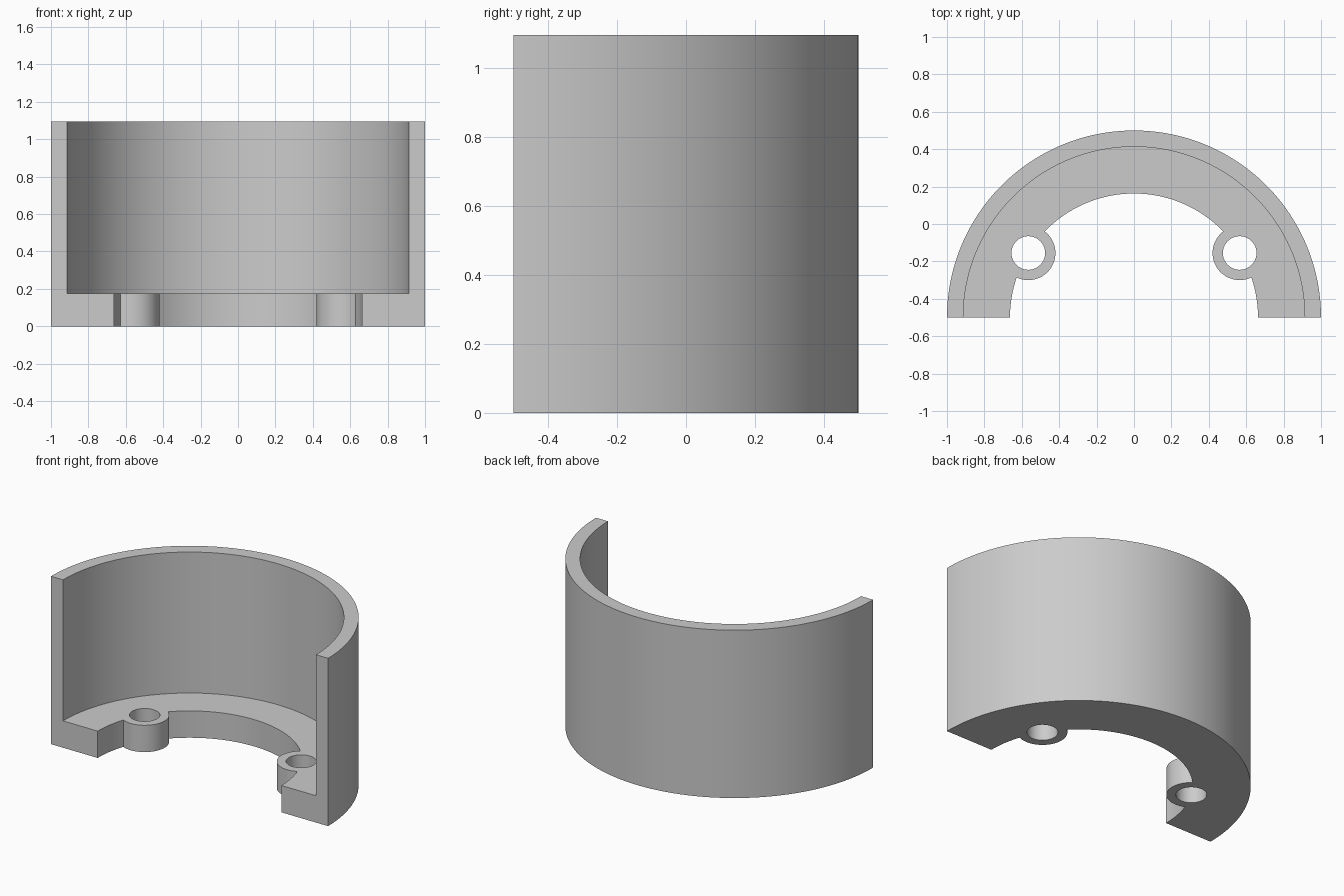
import bpy
import bmesh
from math import acos, atan2, cos, hypot, pi, sin

cube = bpy.data.objects.get("Cube")
if cube:
    bpy.data.objects.remove(cube, do_unlink=True)

# Main dimensions
CENTRE_Y = -0.5
OUTER_R, WALL_R, FLOOR_R = 1.0, 0.913, 0.663
HEIGHT, FLOOR_Z = 1.095, 0.175
BOSS_X, BOSS_Y, BOSS_R, HOLE_R = 0.565, -0.155, 0.145, 0.09
STEPS = 96


def arc(cx, cy, r, start, end, steps):
    return [(cx + r * cos(start + (end - start) * i / steps),
             cy + r * sin(start + (end - start) * i / steps))
            for i in range(steps + 1)]


def mirrored(points):
    return [(-x, y) for x, y in reversed(points)]


# Inner outline of the floor: an arc interrupted by two round bosses
dist = hypot(BOSS_X, BOSS_Y - CENTRE_Y)
theta = atan2(BOSS_Y - CENTRE_Y, BOSS_X)
alpha = acos((FLOOR_R**2 + dist**2 - BOSS_R**2) / (2 * FLOOR_R * dist))
beta = acos((dist**2 + BOSS_R**2 - FLOOR_R**2) / (2 * dist * BOSS_R))
half = arc(0, CENTRE_Y, FLOOR_R, 0, theta - alpha, 12)
half += arc(BOSS_X, BOSS_Y, BOSS_R, theta + pi + beta, theta + pi - beta, 24)[1:-1]
half += arc(0, CENTRE_Y, FLOOR_R, theta + alpha, pi / 2, 24)
floor_line = half + mirrored(half)[1:]

outer_line = arc(0, CENTRE_Y, OUTER_R, 0, pi, STEPS)
wall_line = arc(0, CENTRE_Y, WALL_R, 0, pi, STEPS)
hole = arc(BOSS_X, BOSS_Y, HOLE_R, 0, 2 * pi, 40)[:-1]

bm = bmesh.new()


def ring(points, z):
    return [bm.verts.new((x, y, z)) for x, y in points]


def strip(a, b, closed=False):
    for i in range(len(a) - (0 if closed else 1)):
        j = (i + 1) % len(a)
        bm.faces.new((a[i], a[j], b[j], b[i]))


def fill(loops):
    edges = []
    for loop in loops:
        for a, b in zip(loop, loop[1:] + loop[:1]):
            edges.append(bm.edges.get((a, b)) or bm.edges.new((a, b)))
    bmesh.ops.triangle_fill(bm, edges=edges, use_beauty=True, normal=(0, 0, 1))


# Curved wall and its rim
outer_low, outer_top = ring(outer_line, 0), ring(outer_line, HEIGHT)
wall_low, wall_top = ring(wall_line, FLOOR_Z), ring(wall_line, HEIGHT)
strip(outer_low, outer_top)
strip(outer_top, wall_top)
strip(wall_top, wall_low)

# Floor edge with bosses, and the screw holes
floor_low, floor_top = ring(floor_line, 0), ring(floor_line, FLOOR_Z)
strip(floor_top, floor_low)
holes_low, holes_top = [], []
for points in (hole, mirrored(hole)):
    low, top = ring(points, 0), ring(points, FLOOR_Z)
    strip(low, top, closed=True)
    holes_low.append(low)
    holes_top.append(top)

# Flat upper and lower faces of the floor
fill([wall_low + floor_top[::-1]] + holes_top)
fill([outer_low + floor_low[::-1]] + holes_low)

# L-shaped cut ends
for i in (0, -1):
    bm.faces.new([line[i] for line in (outer_low, outer_top, wall_top,
                                       wall_low, floor_top, floor_low)])
bmesh.ops.recalc_face_normals(bm, faces=bm.faces[:])

mesh = bpy.data.meshes.new("half_round_housing")
bm.to_mesh(mesh)
bm.free()
housing = bpy.data.objects.new("half_round_housing", mesh)
bpy.context.collection.objects.link(housing)

# Plain grey material
grey = bpy.data.materials.new("light_grey")
grey.use_nodes = True
colour = (0.6, 0.6, 0.6, 1)
grey.diffuse_color = colour
for node in grey.node_tree.nodes:
    if node.type == "BSDF_PRINCIPLED":
        node.inputs["Base Color"].default_value = colour
mesh.materials.append(grey)

# Smooth curves with crisp edges
for obj in bpy.context.selected_objects:
    obj.select_set(False)
housing.select_set(True)
bpy.context.view_layer.objects.active = housing
bpy.ops.object.shade_smooth_by_angle(angle=pi / 6)
